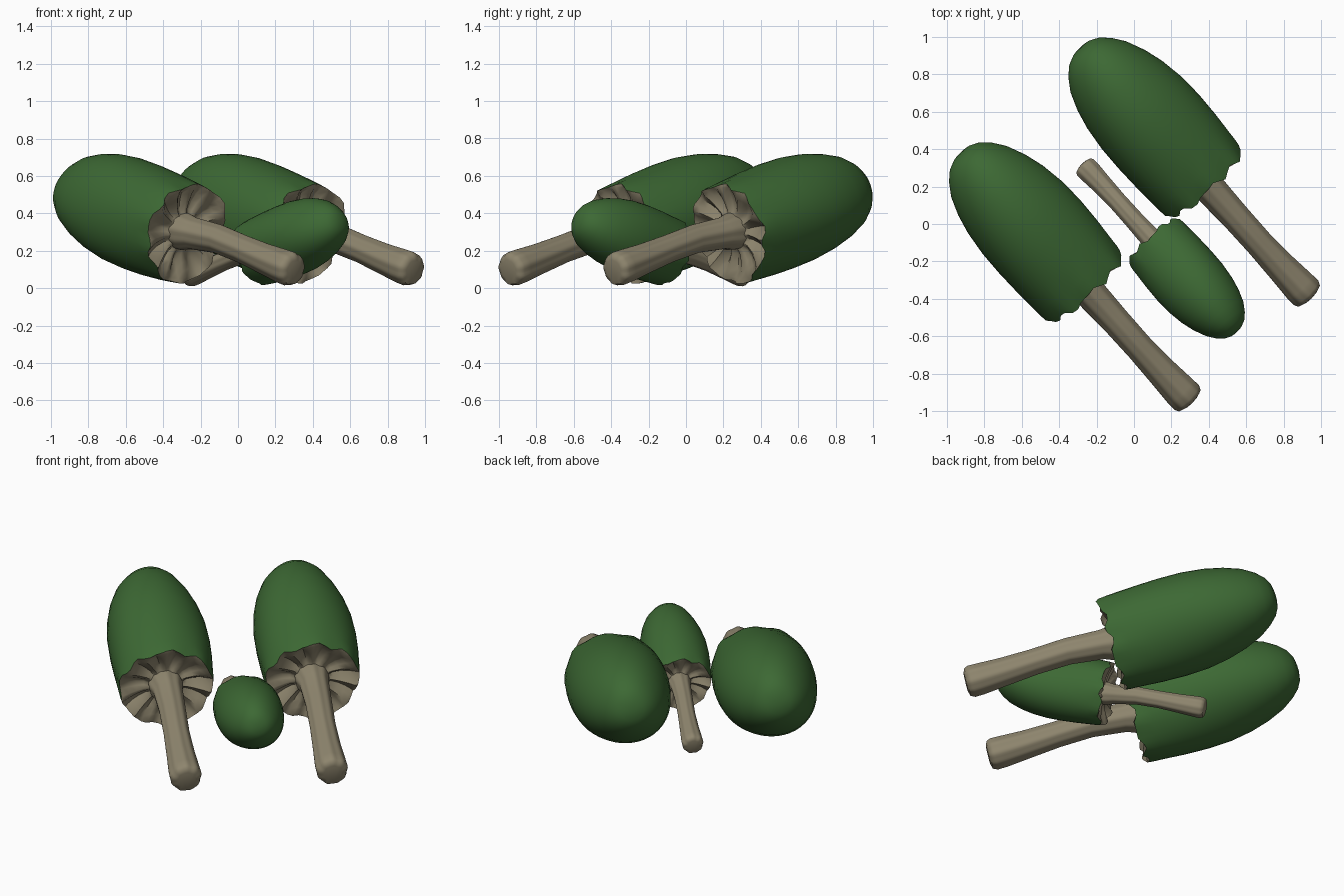
import bpy, bmesh, math
from mathutils import Vector, Matrix

if "Cube" in bpy.data.objects:
    bpy.data.objects.remove(bpy.data.objects["Cube"])

SEG = 48


def material(name, rgb):
    m = bpy.data.materials.new(name)
    m.diffuse_color = (*rgb, 1)
    m.use_nodes = True
    m.node_tree.nodes["Principled BSDF"].inputs["Base Color"].default_value = m.diffuse_color
    return m


GREEN = material("green cap", (0.046, 0.14, 0.034))
BEIGE = material("beige stem", (0.27, 0.235, 0.155))


def loft(name, rings, mats, split=None, sharp=50):
    """Closed skin over rings of points; rings from index split on use material 1."""
    bm = bmesh.new()
    rows = [[bm.verts.new(p) for p in r] for r in rings]
    n = len(rows[0])
    for k, (a, b) in enumerate(zip(rows, rows[1:])):
        for i in range(n):
            j = (i + 1) % n
            f = bm.faces.new((a[i], a[j], b[j], b[i]))
            f.material_index = 1 if split is not None and k >= split else 0
    for row, idx in ((rows[0], 0), (rows[-1], 0 if split is None else 1)):
        bm.faces.new(row).material_index = idx
    bmesh.ops.recalc_face_normals(bm, faces=bm.faces)
    for f in bm.faces:
        f.smooth = True
    me = bpy.data.meshes.new(name)
    bm.to_mesh(me)
    bm.free()
    for m in mats:
        me.materials.append(m)
    me.set_sharp_from_angle(angle=math.radians(sharp))
    return me


def frame(d):
    """Sideways and upward directions for a ring facing along d."""
    side = d.cross(Vector((0, 0, 1))).normalized()
    return side, side.cross(d).normalized()


ANGLES = [2 * math.pi * i / SEG for i in range(SEG)]

# Cap: tapered outer skin, ragged rim, then a folded hollow underside
RIM = Vector((-0.275, -0.33, 0.293))
AXIS = Vector((-0.65, 0.72, 0.25)).normalized()
OUTER = [(0.988, 0.02), (0.98, 0.07), (0.955, 0.115), (0.91, 0.158), (0.84, 0.203),
         (0.74, 0.242), (0.63, 0.27), (0.5, 0.288), (0.36, 0.292), (0.22, 0.288),
         (0.1, 0.28), (0.035, 0.275), (0.0, 0.27)]
# underside: position along the axis, radius, fold depth
UNDER = [(0.005, 0.25, 0.012), (0.022, 0.215, 0.017), (0.035, 0.17, 0.018),
         (0.04, 0.125, 0.014), (0.03, 0.095, 0.006), (0.02, 0.07, 0.0)]


def ragged(a):
    return 0.013 * math.sin(9 * a) + 0.009 * math.sin(14 * a + 1) + 0.007 * math.sin(4 * a + 2)


def cap_mesh():
    side, up = frame(AXIS)

    def point(s, r, a):
        return RIM + AXIS * s + (side * math.cos(a) + up * math.sin(a)) * r

    rings = []
    for s, r in OUTER:
        w = max(0, 1 - s / 0.12)          # raggedness fades away from the rim
        lump = 0.006 * min(1, r / 0.2)
        rings.append([point(s + w * ragged(a),
                            r + lump * math.sin(3 * a + 4 * s) + w * 0.006 * math.sin(9 * a + 1), a)
                      for a in ANGLES])
    for s, r, d in UNDER:
        w = (r / 0.27) ** 3
        rings.append([point(s + w * ragged(a) + d * math.sin(11 * a + 0.6 * math.sin(3 * a)), r, a)
                      for a in ANGLES])
    return loft("cap", rings, [GREEN, BEIGE], split=len(OUTER) - 1)


# Stem: gently bent tube with shallow grooves and a rounded foot
PATH = [((-0.325, -0.275, 0.31), 0.095), ((-0.275, -0.33, 0.30), 0.098),
        ((-0.235, -0.367, 0.292), 0.084), ((-0.1, -0.515, 0.262), 0.076),
        ((0.03, -0.66, 0.208), 0.074), ((0.15, -0.79, 0.155), 0.081),
        ((0.245, -0.89, 0.116), 0.09), ((0.28, -0.925, 0.103), 0.091),
        ((0.297, -0.942, 0.098), 0.08), ((0.303, -0.948, 0.096), 0.055)]


def stem_mesh():
    pts = [Vector(p) for p, r in PATH]
    rings = []
    for i, (p, (_, r)) in enumerate(zip(pts, PATH)):
        d = pts[min(i + 1, len(pts) - 1)] - pts[max(i - 1, 0)]
        side, up = frame(d.normalized())
        rings.append([p + (side * math.cos(a) + up * math.sin(a)) *
                      r * (1 + 0.025 * math.sin(9 * a) + 0.015 * math.sin(5 * a + 1))
                      for a in ANGLES])
    return loft("stem", rings, [BEIGE])


# Three mushrooms: two large side by side, one small turned the other way
parts = {"cap": cap_mesh(), "stem": stem_mesh()}
places = {
    "left": Matrix.Identity(4),
    "right": Matrix.Translation((0.638, 0.56, 0)),
    "small": Matrix.Translation((-0.07, -0.32, 0)) @ Matrix.Rotation(math.pi, 4, 'Z') @ Matrix.Scale(0.67, 4),
}
for where, mat in places.items():
    for part, me in parts.items():
        ob = bpy.data.objects.new(f"{where}_mushroom_{part}", me)
        bpy.context.collection.objects.link(ob)
        ob.matrix_world = mat
